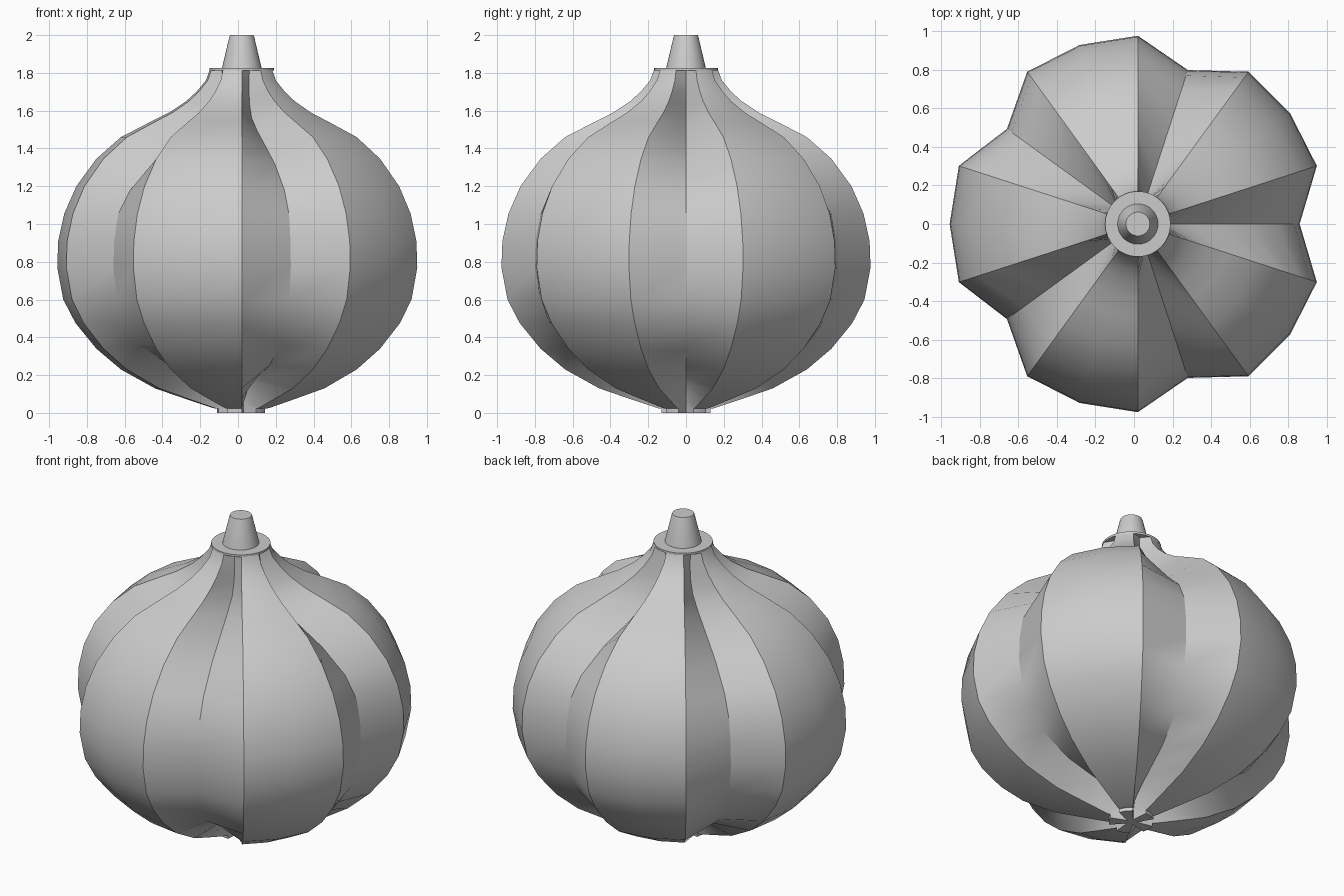
import bpy, bmesh
from math import sin, cos, pi, radians

if "Cube" in bpy.data.objects:
    bpy.data.objects.remove(bpy.data.objects["Cube"])

CX = 0.02  # bulb axis offset (five lobes are not symmetric in x)


def shade(obj, angle=30):
    bpy.ops.object.select_all(action='DESELECT')
    obj.select_set(True)
    bpy.context.view_layer.objects.active = obj
    bpy.ops.object.shade_smooth_by_angle(angle=radians(angle))


def skin(name, rings, capped=True):
    """Join equal-length rings of points into a closed surface."""
    bm = bmesh.new()
    vs = [[bm.verts.new(p) for p in ring] for ring in rings]
    n = len(vs[0])
    for a, b in zip(vs, vs[1:]):
        for i in range(n):
            j = (i + 1) % n
            bm.faces.new((a[i], a[j], b[j], b[i]))
    if capped:
        bm.faces.new(vs[0][::-1])
        bm.faces.new(vs[-1])
    bmesh.ops.recalc_face_normals(bm, faces=bm.faces)
    me = bpy.data.meshes.new(name)
    bm.to_mesh(me)
    bm.free()
    obj = bpy.data.objects.new(name, me)
    bpy.context.collection.objects.link(obj)
    shade(obj)
    return obj


# Bulb: (ridge radius, ridge z, valley radius, valley z), bottom to top
profile = [
    (.13, 0, .03, 0), (.13, .022, .03, .05), (.15, .025, .05, .11),
    (.30, .075, .13, .15), (.46, .13, .26, .19), (.64, .23, .47, .25),
    (.77, .34, .66, .355), (.88, .475, .765, .48), (.945, .60, .815, .60),
    (.977, .77, .84, .77), (.972, .91, .835, .91), (.94, 1.055, .81, 1.05),
    (.876, 1.20, .73, 1.18), (.77, 1.345, .57, 1.315), (.64, 1.46, .41, 1.41),
    (.485, 1.54, .27, 1.49), (.385, 1.59, .17, 1.56), (.295, 1.65, .135, 1.63),
    (.24, 1.70, .125, 1.69), (.19, 1.76, .125, 1.76), (.17, 1.815, .13, 1.815),
]
rings = []
for rr, rz, vr, vz in profile:
    ring = []
    for k in range(20):
        r, z = (vr, vz) if k % 4 == 0 else (rr, rz)
        a = k * pi / 10
        ring.append((CX + r * cos(a), r * sin(a), z))
    rings.append(ring)
skin("garlic_bulb", rings)


# Neck collar and stem
def lathe(name, pts, n=32):
    skin(name, [[(CX + r * cos(2 * pi * i / n), r * sin(2 * pi * i / n), z)
                 for i in range(n)] for r, z in pts])


lathe("neck_collar", [(.17, 1.812), (.17, 1.825)])
lathe("stem", [(.107, 1.815), (.105, 1.825), (.066, 1.99), (.062, 2.0)])
